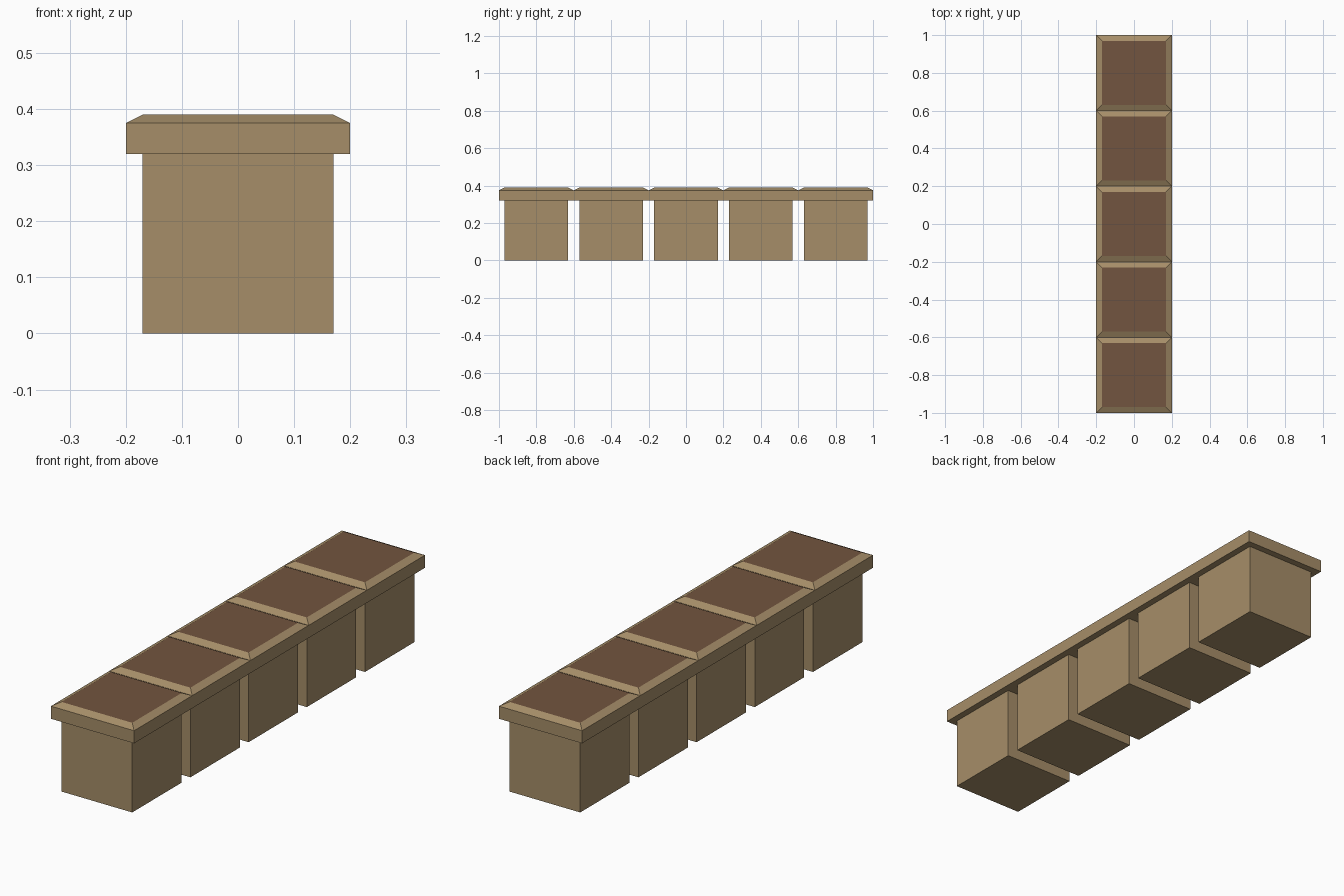
import bpy, bmesh

if "Cube" in bpy.data.objects:
    bpy.data.objects.remove(bpy.data.objects["Cube"])

def material(name, rgb):
    m = bpy.data.materials.new(name)
    m.diffuse_color = (*rgb, 1)
    m.use_nodes = True
    m.node_tree.nodes["Principled BSDF"].inputs["Base Color"].default_value = m.diffuse_color
    return m

stone = material("stone", (0.38, 0.27, 0.14))
soil = material("soil", (0.17, 0.09, 0.05))

# half width and height of each square ring, from the base up to the rim's inner edge
PROFILE = [(0.17, 0), (0.17, 0.32), (0.2, 0.32), (0.2, 0.375), (0.17, 0.39)]
CORNERS = [(-1, -1), (1, -1), (1, 1), (-1, 1)]

def add_object(name, bm, mat, y):
    bmesh.ops.recalc_face_normals(bm, faces=bm.faces)
    mesh = bpy.data.meshes.new(name)
    bm.to_mesh(mesh)
    bm.free()
    mesh.materials.append(mat)
    ob = bpy.data.objects.new(name, mesh)
    ob.location.y = y
    bpy.context.collection.objects.link(ob)

def ring(bm, half, z):
    return [bm.verts.new((half * x, half * y, z)) for x, y in CORNERS]

def planter(index, y):
    # square pot with overhanging, chamfered rim
    bm = bmesh.new()
    rings = [ring(bm, half, z) for half, z in PROFILE]
    bm.faces.new(rings[0][::-1])
    for low, high in zip(rings, rings[1:]):
        for i in range(4):
            j = (i + 1) % 4
            bm.faces.new((low[i], low[j], high[j], high[i]))
    # soil surface fills the opening
    top = bm.faces.new(rings[-1])
    top.material_index = 1
    add_object(f"planter_{index}", bm, stone, y)
    bpy.data.objects[f"planter_{index}"].data.materials.append(soil)

for k in range(5):
    planter(k + 1, -0.8 + 0.4 * k)
